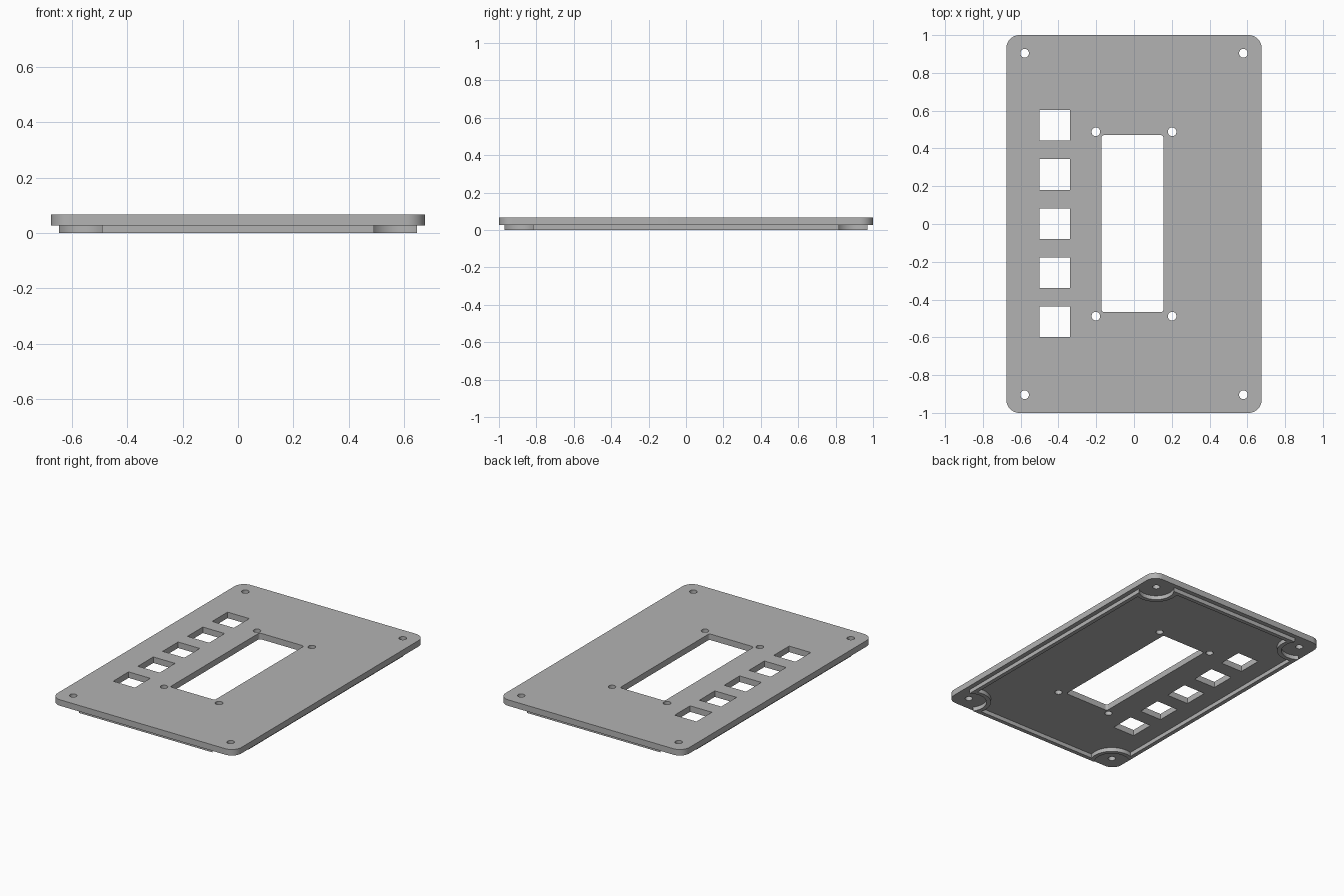
import bpy
from math import pi, cos, sin, atan2

cube = bpy.data.objects.get("Cube")
if cube:
    bpy.data.objects.remove(cube, do_unlink=True)

grey = bpy.data.materials.new("panel grey")
grey.use_nodes = True
colour = (0.45, 0.45, 0.45, 1)
grey.diffuse_color = colour
grey.node_tree.nodes["Principled BSDF"].inputs["Base Color"].default_value = colour

HALF_X, HALF_Y = 0.676, 1.0
BASE, TOP = 0.027, 0.067
SCREW_X, SCREW_Y = 0.579, 0.904


def arc(cx, cy, r, start, end, steps):
    return [(cx + r * cos(start + (end - start) * i / steps),
             cy + r * sin(start + (end - start) * i / steps)) for i in range(steps + 1)]


def circle(cx, cy, r, steps=32):
    return arc(cx, cy, r, 0, 2 * pi, steps)[:-1]


def rectangle(cx, cy, hx, hy, r=0):
    """Rectangle outline, with rounded corners when r is set."""
    points = []
    for k, (sx, sy) in enumerate([(1, 1), (-1, 1), (-1, -1), (1, -1)]):
        x, y = cx + sx * (hx - r), cy + sy * (hy - r)
        points += arc(x, y, r, k * pi / 2, (k + 1) * pi / 2, 12) if r else [(x, y)]
    return points


def notched(hx, hy, r):
    """Rectangle outline whose corners curve inward around the screws."""
    points = []
    for sx, sy in [(1, 1), (-1, 1), (-1, -1), (1, -1)]:
        dx, dy = hx - SCREW_X, hy - SCREW_Y
        on_side = atan2(-(r * r - dx * dx) ** 0.5, dx)
        on_end = atan2(dy, -(r * r - dy * dy) ** 0.5) - 2 * pi
        bite = [(sx * x, sy * y) for x, y in arc(SCREW_X, SCREW_Y, r, on_side, on_end, 24)]
        points += bite if sx * sy > 0 else bite[::-1]
    return points


def extruded(name, outlines, z0, z1):
    """Fill nested outlines and extrude them between two heights."""
    curve = bpy.data.curves.new(name, "CURVE")
    curve.dimensions = "2D"
    curve.fill_mode = "BOTH"
    curve.extrude = (z1 - z0) / 2
    for outline in outlines:
        spline = curve.splines.new("POLY")
        spline.points.add(len(outline) - 1)
        for point, (x, y) in zip(spline.points, outline):
            point.co = (x, y, 0, 1)
        spline.use_cyclic_u = True
    obj = bpy.data.objects.new(name, curve)
    bpy.context.collection.objects.link(obj)
    obj.location.z = (z0 + z1) / 2
    curve.materials.append(grey)
    bpy.ops.object.select_all(action="DESELECT")
    obj.select_set(True)
    bpy.context.view_layer.objects.active = obj
    bpy.ops.object.convert(target="MESH")
    obj = bpy.context.object
    # Weld the caps to the walls
    bpy.ops.object.mode_set(mode="EDIT")
    bpy.ops.mesh.select_all(action="SELECT")
    bpy.ops.mesh.remove_doubles(threshold=0.0001)
    bpy.ops.mesh.normals_make_consistent(inside=False)
    bpy.ops.object.mode_set(mode="OBJECT")
    bpy.ops.object.shade_smooth_by_angle()
    return obj


# Face plate: display window, five button openings, screw holes
openings = [rectangle(-0.008, 0.002, 0.164, 0.469, 0.015)]
openings += [rectangle(-0.419, 0.26 * i + 0.002, 0.08, 0.081) for i in range(-2, 3)]
for sx in (-1, 1):
    for sy in (-1, 1):
        openings.append(circle(sx * SCREW_X, sy * SCREW_Y, 0.023))
        openings.append(circle(sx * 0.202, sy * 0.488, 0.023))
extruded("face_plate", [rectangle(0, 0, HALF_X, HALF_Y, 0.07)] + openings, BASE, TOP)

# Locating lip under the plate, bending around the corner screws
WALL = 0.027
extruded("locating_lip",
         [notched(0.646, 0.97, 0.11), notched(0.646 - WALL, 0.97 - WALL, 0.11 + WALL)], 0, BASE)
